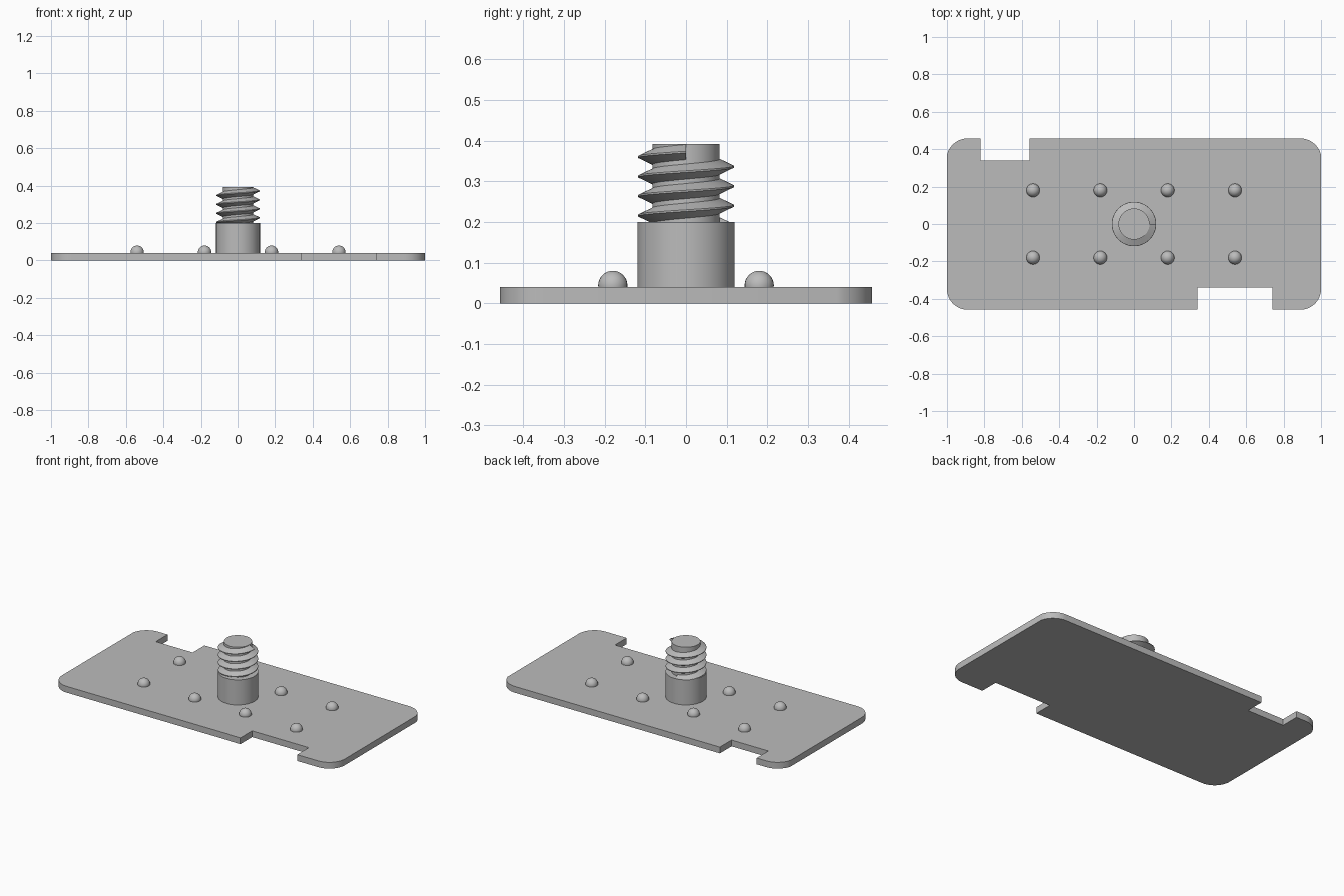
import bpy, bmesh, math

cube = bpy.data.objects.get("Cube")
if cube:
    bpy.data.objects.remove(cube, do_unlink=True)

grey = bpy.data.materials.new("metal grey")
grey.use_nodes = True
grey.diffuse_color = (0.5, 0.5, 0.5, 1)
grey.node_tree.nodes["Principled BSDF"].inputs["Base Color"].default_value = (0.5, 0.5, 0.5, 1)


def finish(bm, name, angle=None):
    """Turn a bmesh into a named object with the metal material."""
    bmesh.ops.recalc_face_normals(bm, faces=bm.faces)
    mesh = bpy.data.meshes.new(name)
    bm.to_mesh(mesh)
    bm.free()
    mesh.materials.append(grey)
    obj = bpy.data.objects.new(name, mesh)
    bpy.context.collection.objects.link(obj)
    if angle:
        bpy.ops.object.select_all(action='DESELECT')
        obj.select_set(True)
        bpy.context.view_layer.objects.active = obj
        bpy.ops.object.shade_smooth_by_angle(angle=math.radians(angle))
    return obj


def arc(cx, cy, r, start, end, n=10):
    return [(cx + r * math.cos(math.radians(start + (end - start) * i / n)),
             cy + r * math.sin(math.radians(start + (end - start) * i / n)))
            for i in range(n + 1)]


def cylinder(name, radius, low, high):
    bm = bmesh.new()
    bmesh.ops.create_cone(bm, cap_ends=True, segments=64, radius1=radius,
                          radius2=radius, depth=high - low)
    bmesh.ops.translate(bm, vec=(0, 0, (low + high) / 2), verts=bm.verts)
    return finish(bm, name, 35)


# Base plate: rounded corners with a notch in the front and back edges
THICK, HALF_Y, NOTCH_Y = 0.04, 0.458, 0.34
outline = [(0.34, -HALF_Y), (0.34, -NOTCH_Y), (0.74, -NOTCH_Y), (0.74, -HALF_Y)]
outline += arc(0.89, -0.348, 0.11, -90, 0)
outline += arc(0.888, 0.343, 0.115, 15, 90)
outline += [(-0.56, HALF_Y), (-0.56, NOTCH_Y), (-0.82, NOTCH_Y), (-0.82, HALF_Y)]
outline += arc(-0.888, 0.343, 0.115, 90, 165)
outline += arc(-0.89, -0.348, 0.11, 180, 270)
bm = bmesh.new()
base = bm.faces.new([bm.verts.new((x, y, 0)) for x, y in outline])
top = bmesh.ops.extrude_face_region(bm, geom=[base])["geom"]
bmesh.ops.translate(bm, vec=(0, 0, THICK),
                    verts=[v for v in top if isinstance(v, bmesh.types.BMVert)])
if not any(f.calc_center_median().z < 0.001 for f in bm.faces):
    bm.faces.new([v for v in bm.verts if v.co.z < 0.001])
finish(bm, "base_plate", 30)

# Domed studs, two rows of four
for row, y in (("front", -0.18), ("back", 0.18)):
    for i in range(4):
        bm = bmesh.new()
        bmesh.ops.create_uvsphere(bm, u_segments=24, v_segments=16, radius=0.036)
        bmesh.ops.bisect_plane(bm, geom=bm.verts[:] + bm.edges[:] + bm.faces[:],
                               plane_co=(0, 0, -0.006), plane_no=(0, 0, -1),
                               clear_outer=True)
        bmesh.ops.translate(bm, vec=(-0.54 + 0.36 * i, y, 0.044), verts=bm.verts)
        finish(bm, f"{row}_stud_{i + 1}", 40)

# Screw shank and threaded core
cylinder("screw_shank", 0.119, THICK, 0.2)
cylinder("screw_core", 0.083, 0.19, 0.392)

# Helical thread: a tooth section swept downwards from its open end
PITCH, TURNS, STEPS = 0.048, 3.75, 64
section = [(0.08, 0.02), (0.118, 0.002), (0.118, -0.002), (0.08, -0.02)]
bm = bmesh.new()
rings = []
for i in range(int(TURNS * STEPS) + 1):
    a = -2 * math.pi * i / STEPS
    z = 0.372 - PITCH * i / STEPS
    rings.append([bm.verts.new((r * math.cos(a), r * math.sin(a), z + dz))
                  for r, dz in section])
for p, q in zip(rings, rings[1:]):
    for k in range(4):
        m = (k + 1) % 4
        bm.faces.new((p[k], p[m], q[m], q[k]))
bm.faces.new(rings[0])
bm.faces.new(rings[-1])
finish(bm, "screw_thread", 30)
